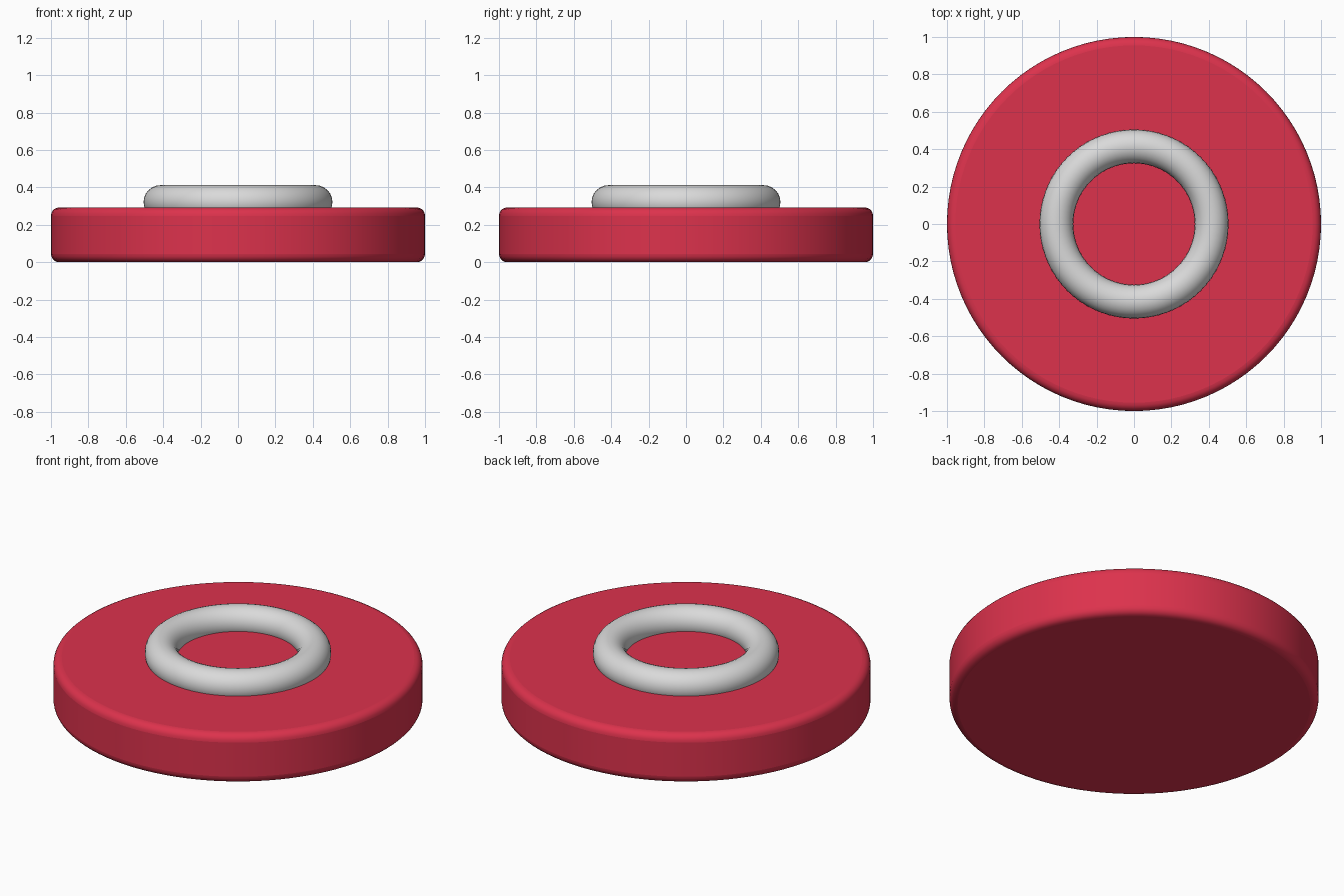
import bpy
import math

if "Cube" in bpy.data.objects:
    bpy.data.objects.remove(bpy.data.objects["Cube"])


def flat_material(name, rgb):
    mat = bpy.data.materials.new(name)
    mat.diffuse_color = (*rgb, 1.0)
    mat.use_nodes = True
    mat.node_tree.nodes["Principled BSDF"].inputs["Base Color"].default_value = mat.diffuse_color
    return mat


def finish(obj, name, mat):
    obj.name = name
    obj.data.materials.append(mat)
    bpy.ops.object.shade_smooth_by_angle(angle=math.radians(40))


red = flat_material("red", (0.72, 0.032, 0.073))
light_grey = flat_material("light grey", (0.70, 0.70, 0.70))

BASE_HEIGHT = 0.293

# Round base with softened rims
bpy.ops.mesh.primitive_cylinder_add(vertices=96, radius=1.0, depth=BASE_HEIGHT,
                                    location=(0, 0, BASE_HEIGHT / 2))
base = bpy.context.object
bevel = base.modifiers.new("rounded rims", 'BEVEL')
bevel.width = 0.045
bevel.segments = 5
bevel.limit_method = 'ANGLE'
bevel.angle_limit = math.radians(40)
finish(base, "base_disc", red)

# Ring partly sunk into the top of the base
bpy.ops.mesh.primitive_torus_add(major_radius=0.415, minor_radius=0.09,
                                 major_segments=72, minor_segments=24,
                                 location=(0, 0, 0.322))
finish(bpy.context.object, "top_ring", light_grey)
